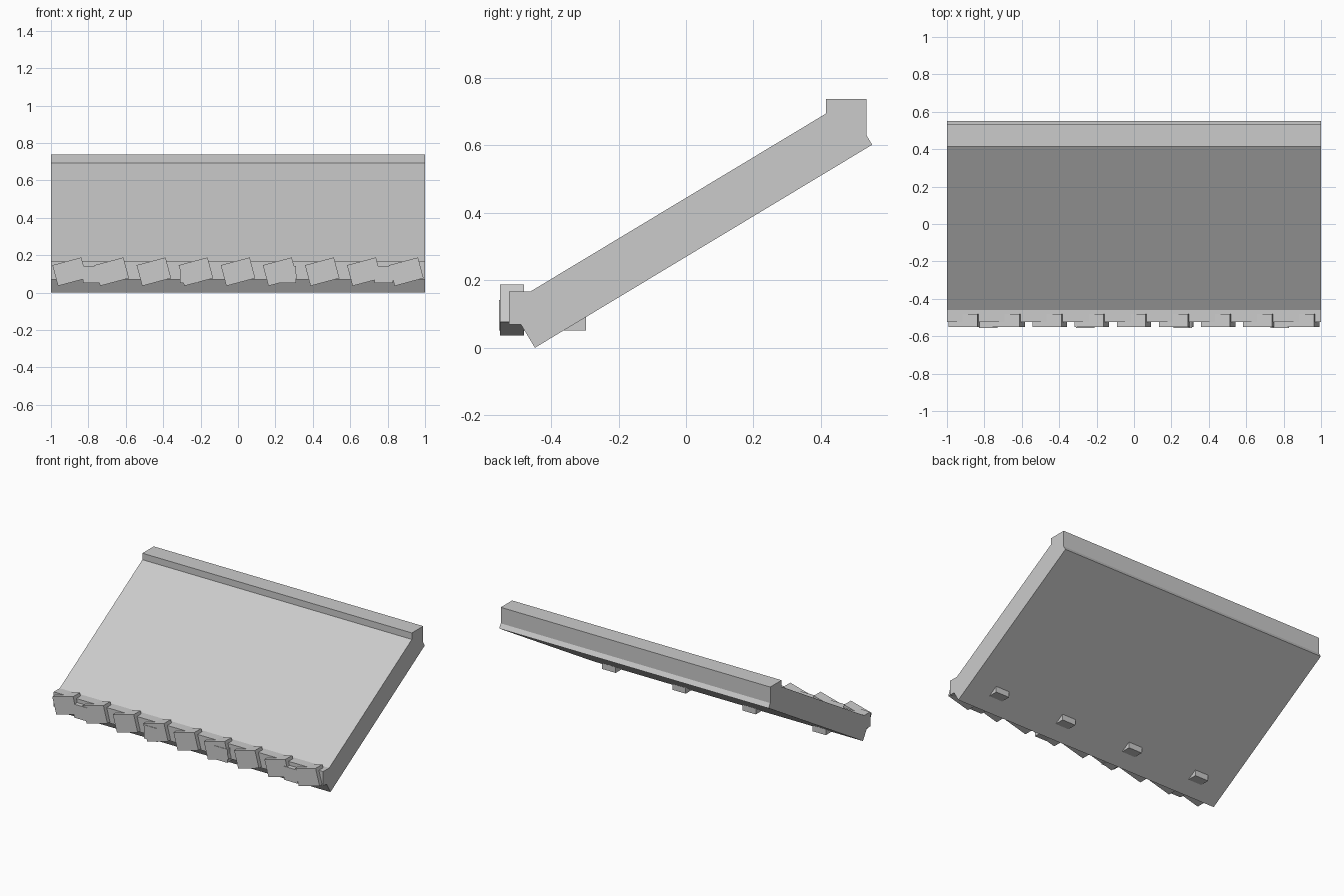
import bpy, bmesh
from math import radians
from mathutils import Matrix

if "Cube" in bpy.data.objects:
    bpy.data.objects.remove(bpy.data.objects["Cube"])


def box(name, center, size, tilt=0.0):
    """Flat-faced box, optionally tilted about the y axis."""
    bm = bmesh.new()
    bmesh.ops.create_cube(bm, size=1.0)
    bmesh.ops.transform(bm, matrix=Matrix.Diagonal((*size, 1.0)), verts=bm.verts)
    mesh = bpy.data.meshes.new(name)
    bm.to_mesh(mesh)
    bm.free()
    obj = bpy.data.objects.new(name, mesh)
    obj.location = center
    obj.rotation_euler = (0, tilt, 0)
    bpy.context.collection.objects.link(obj)
    return obj


def extrude_x(name, profile, half):
    """Extrude a (y, z) profile from -half to +half along x."""
    bm = bmesh.new()
    face = bm.faces.new([bm.verts.new((-half, y, z)) for y, z in profile])
    ext = bmesh.ops.extrude_face_region(bm, geom=[face])
    verts = [v for v in ext["geom"] if isinstance(v, bmesh.types.BMVert)]
    bmesh.ops.translate(bm, verts=verts, vec=(2 * half, 0, 0))
    bmesh.ops.recalc_face_normals(bm, faces=bm.faces)
    mesh = bpy.data.meshes.new(name)
    bm.to_mesh(mesh)
    bm.free()
    obj = bpy.data.objects.new(name, mesh)
    bpy.context.collection.objects.link(obj)
    return obj


# Sloping roof slab, 0.15 thick
extrude_x("roof_slab", [(-0.448, 0.0), (0.552, 0.602),
                        (0.475, 0.7305), (-0.525, 0.1285)], 1.0)

# Ridge beam at the top and fascia board at the eave
box("ridge_beam", (0, 0.475, 0.679), (2.0, 0.12, 0.118))
box("fascia_board", (0, -0.485, 0.118), (2.0, 0.08, 0.098))

# Row of tilted eave tiles
for i in range(9):
    box(f"eave_tile_{i + 1}", (-0.9 + 0.225 * i, -0.516, 0.112),
        (0.16, 0.072, 0.115), radians(-15))

# Rafter ends poking out in front and below
for i in range(4):
    box(f"rafter_end_{i + 1}", (-0.78 + 0.52 * i, -0.426, 0.097),
        (0.1, 0.258, 0.09))
